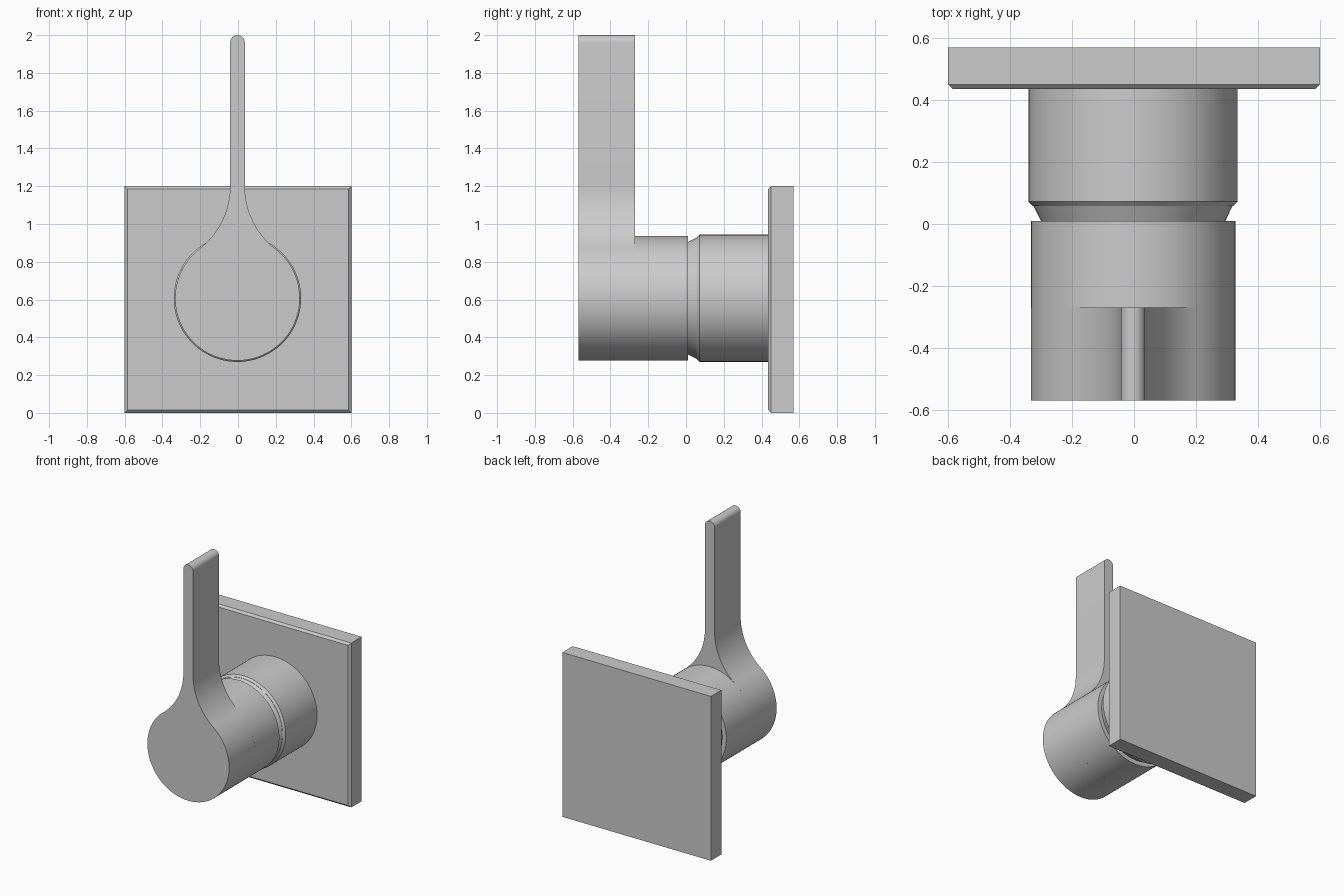
import bpy, bmesh, math
from mathutils import Vector

if "Cube" in bpy.data.objects:
    bpy.data.objects.remove(bpy.data.objects["Cube"], do_unlink=True)

# Single metal colour
metal = bpy.data.materials.new("grey metal")
metal.use_nodes = True
GREY = (0.6, 0.6, 0.6, 1)
metal.diffuse_color = GREY
metal.node_tree.nodes["Principled BSDF"].inputs["Base Color"].default_value = GREY

CX, CZ = -0.003, 0.607      # spindle axis
FRONT, LEVER_BACK, KNOB_BACK = -0.57, -0.27, 0.01


def finish(name, bm, smooth=True):
    bmesh.ops.recalc_face_normals(bm, faces=bm.faces)
    mesh = bpy.data.meshes.new(name)
    bm.to_mesh(mesh)
    bm.free()
    obj = bpy.data.objects.new(name, mesh)
    bpy.context.collection.objects.link(obj)
    mesh.materials.append(metal)
    if smooth:
        bpy.ops.object.select_all(action="DESELECT")
        obj.select_set(True)
        bpy.context.view_layer.objects.active = obj
        bpy.ops.object.shade_smooth_by_angle(angle=math.radians(25))
    return obj


def extrude_outline(name, outline, y0, y1):
    """Prism along y from an (x, z) outline."""
    bm = bmesh.new()
    face = bm.faces.new([bm.verts.new((x, y0, z)) for x, z in outline])
    out = bmesh.ops.extrude_face_region(bm, geom=[face])
    verts = [v for v in out["geom"] if isinstance(v, bmesh.types.BMVert)]
    bmesh.ops.translate(bm, verts=verts, vec=(0, y1 - y0, 0))
    return finish(name, bm)


def arc(cx, cz, r, a0, a1, n):
    return [(cx + r * math.cos(a0 + (a1 - a0) * i / n),
             cz + r * math.sin(a0 + (a1 - a0) * i / n)) for i in range(n + 1)]


def turned(name, profile, segments=96):
    """Closed solid of (radius, y) rings around the spindle axis."""
    bm = bmesh.new()
    rings = []
    for r, y in profile:
        pts = arc(CX, CZ, r, 0, 2 * math.pi, segments)[:-1]
        rings.append([bm.verts.new((x, y, z)) for x, z in pts])
    for a, b in zip(rings, rings[1:]):
        for i in range(segments):
            j = (i + 1) % segments
            bm.faces.new((a[i], a[j], b[j], b[i]))
    bm.faces.new(rings[0])
    bm.faces.new(rings[-1])
    return finish(name, bm)


# Square wall plate with a chamfered front rim
bm = bmesh.new()
bmesh.ops.create_cube(bm, size=1)
for v in bm.verts:
    v.co = Vector((v.co.x * 1.2, 0.5025 + v.co.y * 0.135, 0.6 + v.co.z * 1.2))
rim = [e for e in bm.edges if all(v.co.y < 0.5 for v in e.verts)]
bmesh.ops.bevel(bm, geom=rim, offset=0.015, segments=1, affect="EDGES")
finish("wall_plate", bm, smooth=False)

# Fixed collar with its front chamfer, and the tapered neck
turned("collar", [(0.323, 0.058), (0.337, 0.072), (0.337, 0.436)])
turned("neck", [(0.295, 0.005), (0.322, 0.06)])

# Knob body behind the lever
R = 0.33
turned("knob_body", [(R, LEVER_BACK), (R, KNOB_BACK)])

# Lever head: round knob face flowing through fillets into an upright blade
HALF, BLEND_Z = 0.039, 1.2
rise = BLEND_Z - CZ
fillet = (HALF**2 + rise**2 - R**2) / (2 * (R - HALF))
touch = math.atan2(rise, HALF + fillet)
right = arc(HALF + fillet, BLEND_Z, fillet, math.pi + touch, math.pi, 20)
tip = arc(0, 2 - HALF, HALF, 0, math.pi, 16)
left = [(-x, z) for x, z in reversed(right)]
bowl = arc(0, CZ, R, math.pi - touch, 2 * math.pi + touch, 80)[1:-1]
outline = [(x + CX, z) for x, z in right + tip + left + bowl]
extrude_outline("lever_handle", outline, FRONT, LEVER_BACK)
